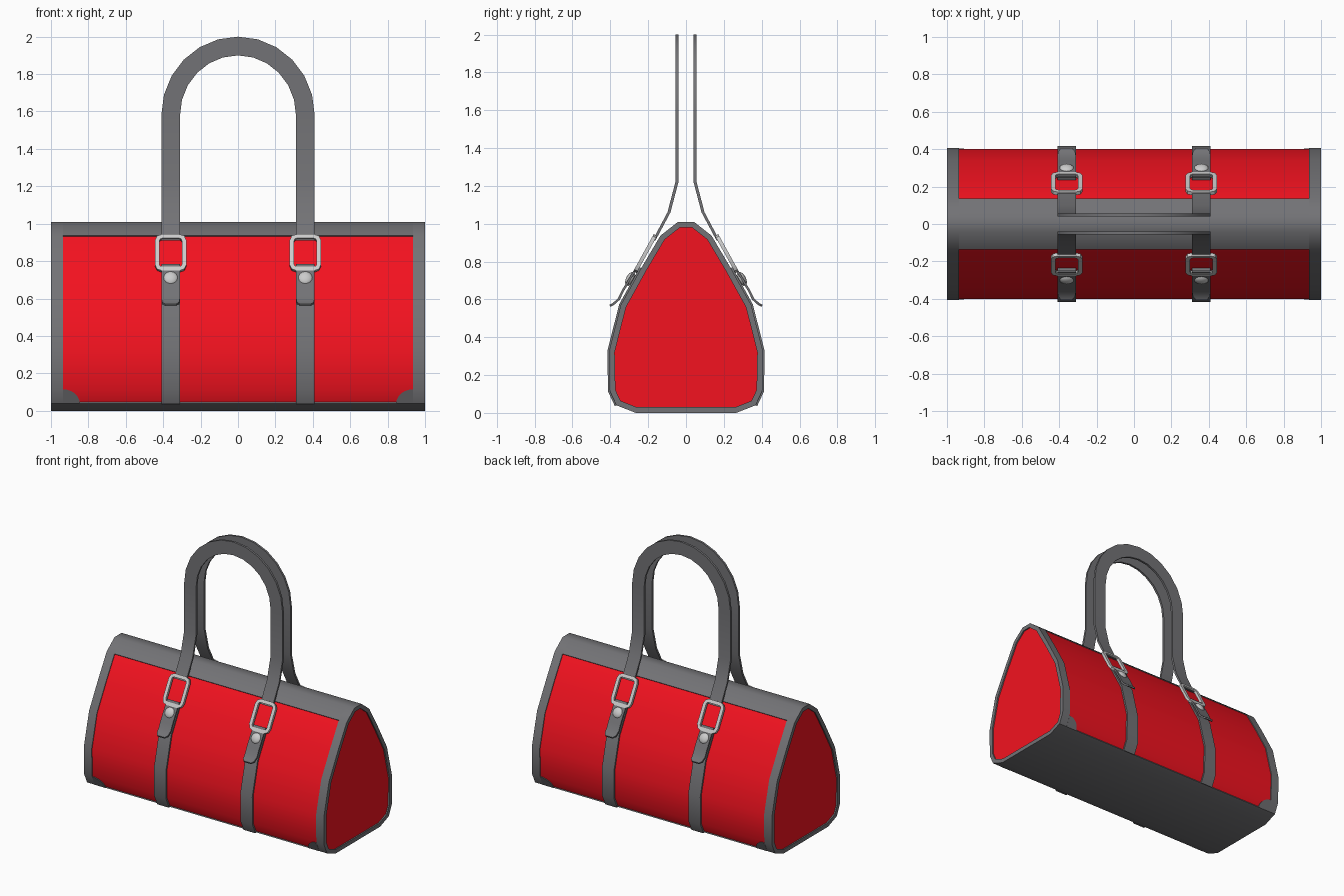
import bpy, bmesh, math
from mathutils import Vector

if "Cube" in bpy.data.objects:
    bpy.data.objects.remove(bpy.data.objects["Cube"])

def material(name, rgb):
    m = bpy.data.materials.new(name)
    m.diffuse_color = (*rgb, 1)
    m.use_nodes = True
    m.node_tree.nodes["Principled BSDF"].inputs["Base Color"].default_value = m.diffuse_color
    return m

RED = material("red_leather", (0.9, 0.006, 0.014))
TRIM = material("grey_leather", (0.17, 0.17, 0.18))
METAL = material("metal", (0.55, 0.55, 0.55))

def finish(ob, mat, angle=40):
    ob.data.materials.append(mat)
    bpy.ops.object.select_all(action='DESELECT')
    ob.select_set(True)
    bpy.context.view_layer.objects.active = ob
    bpy.ops.object.shade_smooth_by_angle(angle=math.radians(angle))
    return ob

def mesh(name, verts, faces, mat):
    bm = bmesh.new()
    vs = [bm.verts.new(v) for v in verts]
    for f in faces:
        bm.faces.new([vs[i] for i in f])
    bmesh.ops.recalc_face_normals(bm, faces=bm.faces)
    me = bpy.data.meshes.new(name)
    bm.to_mesh(me)
    bm.free()
    ob = bpy.data.objects.new(name, me)
    bpy.context.collection.objects.link(ob)
    return finish(ob, mat)

def offset(pts, d, closed=False):
    """Shift a counter-clockwise (y, z) path outward by d."""
    out, n = [], len(pts)
    for i, p in enumerate(pts):
        a = pts[i - 1] if i or closed else p
        b = pts[(i + 1) % n] if i < n - 1 or closed else p
        ns = []
        for s, e in ((a, p), (p, b)):
            t = Vector((e[0] - s[0], e[1] - s[1]))
            if t.length > 1e-6:
                t.normalize()
                ns.append(Vector((t.y, -t.x)))
        m = sum(ns, Vector((0, 0))).normalized()
        k = d / max(m.dot(ns[0]), 0.4)
        out.append((p[0] + m.x * k, p[1] + m.y * k))
    return out

def loft(name, sections, mat, closed=False):
    """Join four-cornered cross-sections into a solid strip."""
    n = len(sections)
    verts = [v for s in sections for v in s]
    faces = []
    for i in range(n if closed else n - 1):
        j = (i + 1) % n
        for k in range(4):
            l = (k + 1) % 4
            faces.append((4*i + k, 4*i + l, 4*j + l, 4*j + k))
    if not closed:
        faces += [(3, 2, 1, 0), tuple(4*(n-1) + k for k in range(4))]
    return mesh(name, verts, faces, mat)

def band(name, pts, x, widths, t, mat, side=1, closed=False):
    """Strip of thickness t along a (y, z) path, centred on x."""
    inner = offset(pts, -t, closed)
    secs = [[(x - w, side*o[0], o[1]), (x + w, side*o[0], o[1]),
             (x + w, side*q[0], q[1]), (x - w, side*q[0], q[1])]
            for o, q, w in zip(pts, inner, widths)]
    return loft(name, secs, mat, closed)

# Bag cross-section
half = [(0.265, 0), (0.368, 0.04), (0.403, 0.115), (0.407, 0.325),
        (0.345, 0.57), (0.237, 0.765), (0.135, 0.937), (0.042, 1.01)]
profile = half + [(-y, z) for y, z in reversed(half)]
N = len(profile)

# Red body
core = offset(profile, -0.006, True)
mesh("body", [(x, y, z) for x in (-0.99, 0.99) for y, z in core],
     [tuple(range(N)), tuple(range(N, 2*N))] +
     [(i, (i+1) % N, N + (i+1) % N, N + i) for i in range(N)], RED)

# Trim along ends, top and bottom
for s in (-1, 1):
    band("end_trim", profile, s*0.9675, [0.0325]*N, 0.03, TRIM, closed=True)
band("top_trim", profile[6:10], 0, [0.936]*4, 0.02, TRIM)
band("bottom_trim", profile[-2:] + profile[:2], 0, [0.936]*4, 0.02, TRIM)

def lerp(a, b, f):
    return tuple(p + (q - p)*f for p, q in zip(a, b))

SLOPE = math.atan2(0.19, -0.105)          # side slope around the buckles
patch_edge = offset(half, 0.001)
strap_path = offset(half[1:6], 0.009)
flap_path = [(0.405, 0.572), (0.388, 0.58), (0.36, 0.605), (0.338, 0.65),
             (0.297, 0.72), (0.256, 0.785)]

for side in (-1, 1):
    for sx in (-1, 1):
        x = sx*0.36

        # Bottom corner patch
        uv = [(0, 0)] + [(math.cos(a*math.pi/12), math.sin(a*math.pi/12)) for a in range(7)]
        verts = []
        for depth in (0, 0.012):
            for u, v in uv:
                y, z = lerp(patch_edge[1], patch_edge[2], v)
                verts.append((sx*(0.936 - 0.09*u), side*(y - depth), z))
        m = len(uv)
        mesh("corner_patch", verts, [tuple(range(m)), tuple(range(m, 2*m))] +
             [(i, (i+1) % m, m + (i+1) % m, m + i) for i in range(m)], TRIM)

        # Strap and folded flap
        band("strap", strap_path, x, [0.05]*5, 0.012, TRIM, side)
        band("strap_flap", flap_path, x, [0.03, 0.045, 0.05, 0.05, 0.05, 0.05], 0.012, TRIM, side)

        # Rivet
        bpy.ops.mesh.primitive_uv_sphere_add(segments=16, ring_count=8, radius=1)
        rivet = bpy.context.object
        rivet.name = "rivet"
        rivet.scale = (0.04, 0.04, 0.022)
        rivet.location = (x, side*0.295, 0.708)
        rivet.rotation_euler = (-side*math.radians(61), 0, 0)
        finish(rivet, METAL)

        # Buckle ring: rounded rectangle lying on the slope
        secs = []
        for k in range(4):
            for a in (0, 45, 90):
                ang = math.radians(k*90 + a)
                cx = 0.045 * (1 if k in (0, 3) else -1)
                cs = 0.072 * (1 if k in (0, 1) else -1)
                sec = []
                for r, h in ((0.04, -0.01), (0.04, 0.01), (0.015, 0.01), (0.015, -0.01)):
                    px, ps = cx + r*math.cos(ang), cs + r*math.sin(ang)
                    y = 0.216 + ps*math.cos(SLOPE) + h*math.sin(SLOPE)
                    z = 0.842 + ps*math.sin(SLOPE) - h*math.cos(SLOPE)
                    sec.append((x + px, side*y, z))
                secs.append(sec)
        loft("buckle_ring", secs, METAL, closed=True)

    # Handle: two legs joined by an arch
    leg = [(0.17, 0.91), (0.09, 1.06), (0.048, 1.22)]
    rail = [(0.31, 0.41, z, z, y) for y, z in leg]
    for i in range(13):
        a = math.pi*i/12
        c, s = math.cos(a), math.sin(a)
        rail.append((0.31*c, 0.41*c, 1.58 + 0.32*s, 1.58 + 0.42*s, 0.048))
    rail += [(-0.31, -0.41, z, z, y) for y, z in reversed(leg)]
    loft("handle", [[(xi, side*(y - 0.008), zi), (xo, side*(y - 0.008), zo),
                     (xo, side*(y + 0.008), zo), (xi, side*(y + 0.008), zi)]
                    for xi, xo, zi, zo, y in rail], TRIM)
